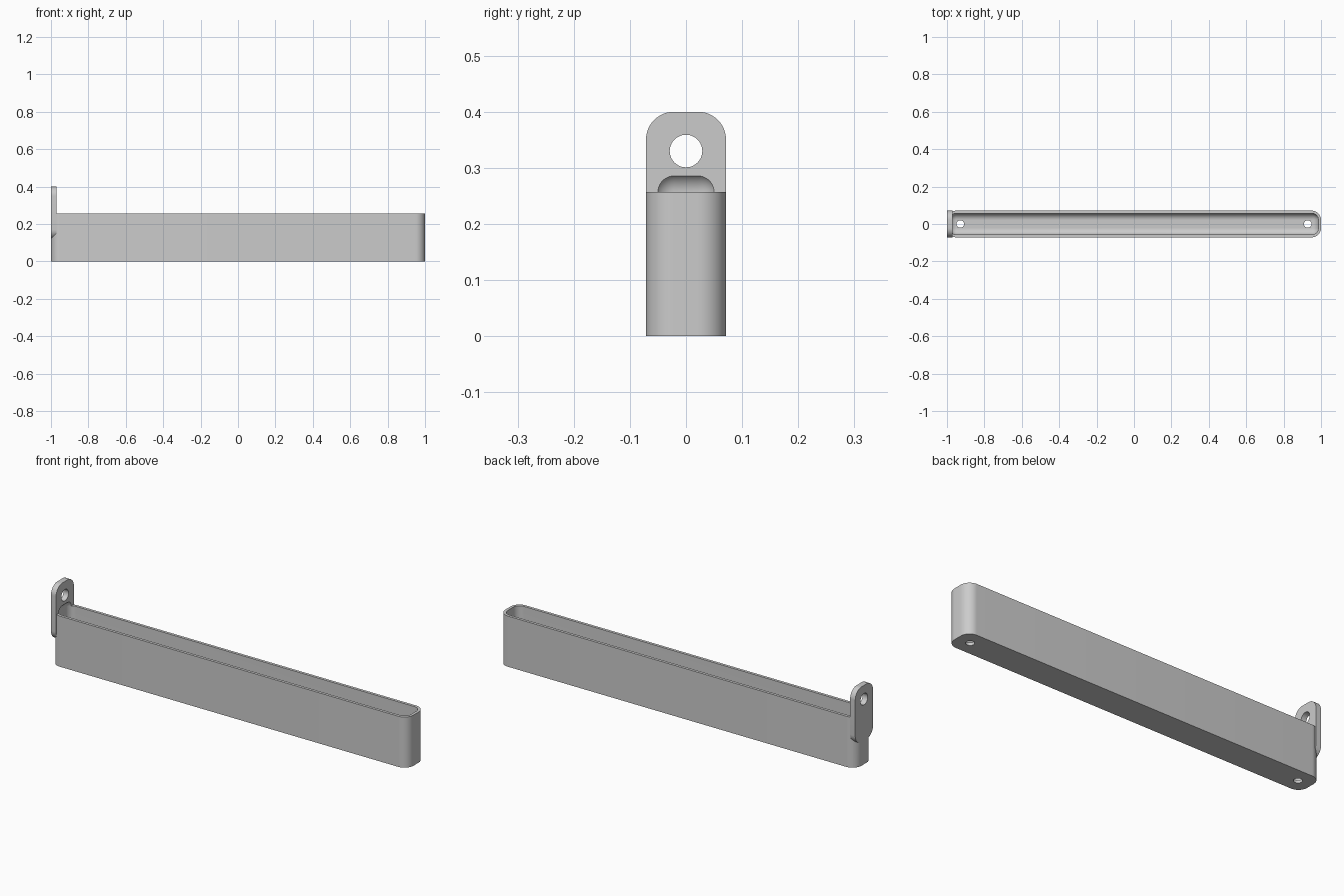
import bpy, bmesh, math
from mathutils import Matrix, Vector

cube = bpy.data.objects.get("Cube")
if cube:
    bpy.data.objects.remove(cube)

W, H, R = 0.0714, 0.257, 0.05      # half width, tray height, corner radius
WALL, TAB = 0.0143, 0.0286         # wall and tab thickness

grey = bpy.data.materials.new("plain grey")
grey.use_nodes = True
grey.diffuse_color = (0.6, 0.6, 0.6, 1)
grey.node_tree.nodes["Principled BSDF"].inputs["Base Color"].default_value = grey.diffuse_color


def finish(bm, name):
    mesh = bpy.data.meshes.new(name)
    bmesh.ops.recalc_face_normals(bm, faces=bm.faces)
    bm.to_mesh(mesh)
    bm.free()
    obj = bpy.data.objects.new(name, mesh)
    bpy.context.collection.objects.link(obj)
    mesh.materials.append(grey)
    return obj


def rounded_box(name, low, high, radius, axis=None):
    """Box with edges along one axis rounded, or every edge if axis is None."""
    low, high = Vector(low), Vector(high)
    bm = bmesh.new()
    bmesh.ops.create_cube(bm, size=1)
    bmesh.ops.scale(bm, vec=high - low, verts=bm.verts)
    bmesh.ops.translate(bm, vec=(low + high) / 2, verts=bm.verts)
    edges = [e for e in bm.edges if axis is None or
             abs((e.verts[0].co - e.verts[1].co).normalized()[axis]) > 0.9]
    bmesh.ops.bevel(bm, geom=edges, offset=radius, segments=12, profile=0.5,
                    affect='EDGES', clamp_overlap=True)
    return finish(bm, name)


def cylinder(name, centre, radius, depth, turn=Matrix()):
    bm = bmesh.new()
    bmesh.ops.create_cone(bm, cap_ends=True, segments=48, radius1=radius, radius2=radius,
                          depth=depth, matrix=Matrix.Translation(centre) @ turn)
    return finish(bm, name)


def combine(target, tool, operation):
    mod = target.modifiers.new(tool.name, 'BOOLEAN')
    mod.operation, mod.object, mod.solver = operation, tool, 'EXACT'
    bpy.context.view_layer.objects.active = target
    bpy.ops.object.modifier_apply(modifier=mod.name)
    bpy.data.objects.remove(tool)


# Tray body and the hanging tab at its end
tray = rounded_box("tray", (-1, -W, 0), (1, W, H), R, axis=2)
tab = rounded_box("hanging_tab", (-1, -W, 0.12), (-1 + TAB, W, 0.4), R, axis=0)
combine(tray, tab, 'UNION')

# Hollow with rounded floor edges, biting slightly into the tab above the rim
inner = R - WALL
hollow = rounded_box("hollow", (-1 + WALL, -W + WALL, WALL),
                     (1 - WALL, W - WALL, H + inner), inner)
combine(tray, hollow, 'DIFFERENCE')

# Hanging hole and the two floor holes
combine(tray, cylinder("hanging_hole", (-1, 0, 0.33), 0.029, 0.2,
                       Matrix.Rotation(math.pi / 2, 4, 'Y')), 'DIFFERENCE')
for side in (-1, 1):
    combine(tray, cylinder("floor_hole", (side * 0.929, 0, 0), 0.02, 0.1), 'DIFFERENCE')

for obj in bpy.context.selected_objects:
    obj.select_set(False)
tray.select_set(True)
bpy.context.view_layer.objects.active = tray
bpy.ops.object.shade_smooth_by_angle(angle=math.radians(30))
